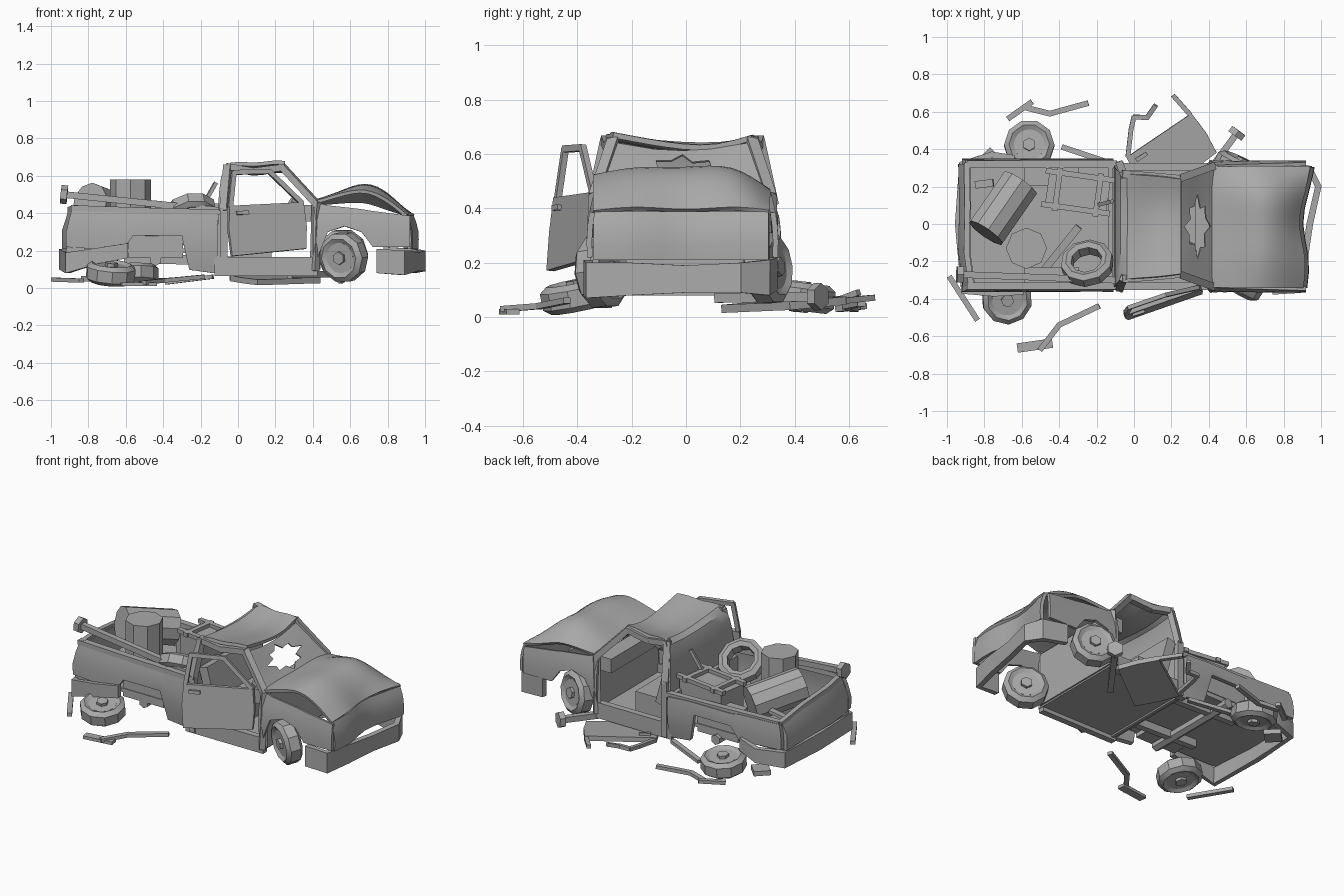
import bpy, bmesh, math
from mathutils import Vector, Matrix

cube = bpy.data.objects.get("Cube")
if cube:
    bpy.data.objects.remove(cube, do_unlink=True)

GREY = (0.4, 0.4, 0.4, 1)
paint = bpy.data.materials.new("plain grey")
paint.use_nodes = True
paint.diffuse_color = GREY
paint.node_tree.nodes["Principled BSDF"].inputs["Base Color"].default_value = GREY


def finish(name, bm, thick=0, smooth=0, matrix=None):
    """Turn a bmesh into a finished object, with optional thickness and rounding."""
    bmesh.ops.recalc_face_normals(bm, faces=bm.faces)
    mesh = bpy.data.meshes.new(name)
    bm.to_mesh(mesh)
    bm.free()
    mesh.materials.append(paint)
    ob = bpy.data.objects.new(name, mesh)
    bpy.context.collection.objects.link(ob)
    if matrix:
        ob.matrix_world = matrix
    if smooth:
        mod = ob.modifiers.new("round", 'SUBSURF')
        mod.levels = mod.render_levels = smooth
        mod.boundary_smooth = 'PRESERVE_CORNERS'
    if thick:
        mod = ob.modifiers.new("thickness", 'SOLIDIFY')
        mod.thickness, mod.offset = thick, 0
    bpy.ops.object.select_all(action='DESELECT')
    ob.select_set(True)
    bpy.context.view_layer.objects.active = ob
    if ob.modifiers:
        bpy.ops.object.convert(target='MESH')
    bpy.ops.object.shade_smooth_by_angle(angle=math.radians(35))


def sheet(name, rows, thick=0.02, smooth=0, closed=False):
    """Skin a grid of points, one row after another."""
    bm = bmesh.new()
    grid = [[bm.verts.new(p) for p in row] for row in rows]
    for a, b in zip(grid, grid[1:]):
        n = len(a)
        for i in range(n if closed else n - 1):
            j = (i + 1) % n
            bm.faces.new((a[i], a[j], b[j], b[i]))
    finish(name, bm, thick, smooth)


def bars(name, paths, w=0.03, h=0.03, matrix=None):
    """Square bars following each path."""
    bm = bmesh.new()
    for path in paths:
        for a, b in zip(path, path[1:]):
            a, b = Vector(a), Vector(b)
            turn = (b - a).to_track_quat('Z', 'Y').to_matrix().to_4x4()
            size = Matrix.Diagonal((w, h, (b - a).length + w * 0.4, 1))
            bmesh.ops.create_cube(bm, size=1, matrix=Matrix.Translation((a + b) / 2) @ turn @ size)
    finish(name, bm, matrix=matrix)


def box(name, centre, size, turn=0):
    bm = bmesh.new()
    place = Matrix.Translation(centre) @ Matrix.Rotation(math.radians(turn), 4, 'Z')
    bmesh.ops.create_cube(bm, size=1, matrix=place @ Matrix.Diagonal((*size, 1)))
    finish(name, bm)


def aim(centre, axis):
    return Matrix.Translation(centre) @ Vector(axis).to_track_quat('Z', 'Y').to_matrix().to_4x4()


def drum(name, centre, axis, radius, depth, sides=12):
    bm = bmesh.new()
    bmesh.ops.create_cone(bm, cap_ends=True, segments=sides, radius1=radius, radius2=radius,
                          depth=depth, matrix=aim(centre, axis))
    finish(name, bm)


def tyre(name, centre, axis, hub=True, radius=0.135, half=0.052):
    place = aim(centre, axis)
    profile = [(0.6, -.7), (0.8, -1), (1, -.6), (1, .6), (0.8, 1), (0.6, .7), (0.6, -.7)]
    angles = [math.tau * i / 10 for i in range(10)]
    sheet(name, [[place @ Vector((radius * r * math.cos(a), radius * r * math.sin(a), half * z))
                  for a in angles] for r, z in profile], 0, closed=True)
    if hub:
        drum(name + "_rim", centre, axis, radius * 0.63, half * 1.5, 10)
        drum(name + "_hub", centre, axis, 0.035, half * 2.2, 6)


# Body sides: columns of (x, lower edge, upper edge), mirrored left and right
bed_cols = [(-.92, .22, .43), (-.62, .2, .42), (-.56, .28, .41), (-.3, .28, .41), (-.26, .1, .41), (-.11, .08, .4)]
wing_cols = [(.4, .1, .45), (.44, .2, .45), (.48, .3, .44), (.57, .33, .43), (.66, .3, .42), (.72, .22, .41), (.92, .22, .385)]


def side_y(z):
    return 0.343 - 0.8 * (z - 0.27) ** 2


def lean(x, z):
    """The tail end tips forward above the middle."""
    return x + max(0, z - .31) * .3 if x < -.85 else x


MID = -.013  # the wreck sits slightly off centre
for s, side in ((-1, "near"), (1, "far")):
    drop = .055 if s > 0 else 0  # the far bed wall has sunk
    for part, cols, fall, thick, mid in (("bed_side", bed_cols, drop, .028, MID / 2), ("front_wing", wing_cols, 0, .02, MID)):
        rows = []
        for t in (0, 0.35, 0.7, 1):
            heights = [(x, lo + (hi - fall - lo) * t) for x, lo, hi in cols]
            rows.append([(lean(x, z), s * side_y(z) + mid, z) for x, z in heights])
        sheet(f"{side}_{part}", rows, thick)
    rail = s * .325 + MID / 2
    bars(f"{side}_bed_rail", [[(-.885, rail, .428 - drop), (-.5, rail, .415 - drop), (-.1, rail, .405 - drop)]], .04, .03)
    box(f"{side}_wheel_well", (-.44, s * .27 + MID, .255), (.29, .1, .19))
    box(f"{side}_sill", (.15, s * .32 + MID, .115), (.55, .04, .1))
    # Cab frame around the door opening
    bars(f"{side}_door_frame", [[(-.075, s * .33 + MID, .08), (-.075, s * .33 + MID, .42), (-.055, s * .28 + MID, .65),
                                 (.08, s * .27 + MID, .625), (.24, s * .255 + MID, .645), (.42, s * .32 + MID, .45),
                                 (.41, s * .33 + MID, .1)]], .04, .035)

# Cargo bed
box("bed_floor", (-.51, MID, .2), (.82, .65, .025))
tail = ((-.9, -.335, 0), (-.925, -.15, .01), (-.92, .1, .03), (-.925, .32, .055))
sheet("tailgate", [[(lean(x, z), y, z - d * (z > .4)) for x, y, d in tail] for z in (.21, .31, .43)], .03)
bars("tailgate_rail", [[(x + .03, y, .428 - d) for x, y, d in tail]], .03, .03)
box("bed_front_wall", (-.125, MID, .28), (.025, .64, .16))
drum("rear_axle", (-.44, 0, .15), (0, 1, 0), .032, .66, 6)
bars("chassis_rails", [[(-.6, s * .18, .16), (.1, s * .18, .14)] for s in (-1, 1)], .04, .05)

# Cab back and crushed roof in one skin: x, z, half width, amount of denting
shell = [(-.1, .08, .335, 0), (-.1, .42, .33, 0), (-.085, .6, .3, .2), (-.05, .67, .28, .6),
         (.08, .635, .275, 1.2), (.18, .66, .265, 1), (.25, .655, .255, 1)]
dents = (.015, -.01, -.03, -.035, .005)
sheet("cab_shell", [[(x, w * (i - 2) / 2 + MID, z + d * dents[i]) for i in range(5)] for x, z, w, d in shell], .02, 1)
box("cab_floor", (.15, MID, .1), (.56, .64, .02))
box("firewall", (.43, MID, .27), (.02, .63, .34))
box("dashboard", (.38, MID, .4), (.1, .6, .09))
box("bench_seat", (.08, MID, .2), (.2, .54, .14))
sheet("seat_back", [[(-.06, y, .46), (.0, y, .24)] for y in (-.27, -.01, .01, .27)], .06)
tyre("steering_wheel", (.28, -.16, .42), (-.8, 0, .5), False, .07, .03)


# Broken windscreen: a pane with a jagged hole, its top edge sagging with the roof
def on_glass(u, v):
    return (.425 - .175 * v, u * (.31 - .06 * v) + MID, .46 + (.18 - .03 * (1 - u * u)) * v)


outer, inner = [], []
for i in range(16):
    a = math.tau * i / 16
    c, s = math.cos(a), math.sin(a)
    m = max(abs(c), abs(s))
    r = (.62, .42, .52, .36)[i % 4]
    outer.append(on_glass(c / m, .5 + s / m / 2))
    inner.append(on_glass(c * r, .5 + s * r * .65))
sheet("broken_windscreen", [outer, inner], .008, closed=True)

# Crumpled bonnet and nose
ys = (-.34, -.18, 0, .17, .305)
nose = (.9, .92, .86, .91, .94)
folds = [(.42, (.46, .47, .46, .47, .45)), (.55, (.5, .51, .5, .52, .46)), (.68, (.53, .57, .56, .58, .47)),
         (.8, (.47, .51, .49, .53, .42))]
rows = [[(x, y, z) for y, z in zip(ys, zs)] for x, zs in folds]
rows.append([(x, y, .385 + .02 * (i % 2)) for i, (x, y) in enumerate(zip(nose, ys))])
sheet("crumpled_bonnet", rows, .018, 2)
sheet("nose_panel", [[(x + dx, y, z) for x, y in zip(nose, ys)] for dx, z in ((-.01, .385), (.02, .31), (.015, .21))], .02, 1)


def bumper(name, path, thick):
    sheet(name, [[(x, y, top + (low - top) * t) for x, y, top, low in path] for t in (0, .5, 1)], thick)


bumper("front_bumper", [(.74, -.36, .21, .08), (.88, -.355, .2, .07), (.91, -.2, .2, .08), (.94, 0, .19, .09),
                        (.985, .2, .2, .09), (.94, .295, .21, .08), (.78, .32, .22, .1)], .035)
bumper("rear_bumper", [(-.59, -.36, .24, .16), (-.75, -.37, .215, .13), (-.91, -.36, .19, .08), (-.94, 0, .21, .1),
                       (-.92, .32, .2, .1), (-.76, .37, .2, .11), (-.64, .35, .23, .15)], .035)


# Doors: one hanging open, one fallen flat and partly under the cab
def door(name, origin, along, up, frame):
    u = Vector(along).normalized()
    n = u.cross(Vector(up)).normalized()
    v = n.cross(u)
    place = Matrix.Translation(origin) @ Matrix((u, v, n)).transposed().to_4x4()
    bm = bmesh.new()
    bm.faces.new([bm.verts.new(p) for p in ((0, 0, 0), (.42, .03, 0), (.43, .15, 0), (.42, .28, 0), (0, .27, 0), (-.01, .14, 0))])
    finish(name, bm, .03, matrix=place)
    bars(name + "_window_frame", frame, .025, .022, place)
    bars(name + "_handle", [[(.04, .23, .02), (.1, .23, .02)]], .02, .02, place)


door("hanging_door", (-.035, -.5, .17), (.41, .14, .01), (.02, .12, 1),
     [[(.01, .27, 0), (.04, .45, 0), (.24, .45, 0), (.41, .28, 0)]])
door("fallen_door", (.105, .13, .03), (.84, .54, .02), (-.54, .84, .08),
     [[(.01, .27, 0), (.1, .38, 0), (.15, .43, 0), (.21, .39, 0), (.28, .42, .02)], [(.41, .28, 0), (.39, .41, 0)]])

# Wheels
tyre("front_wheel_near", (.565, -.31, .165), (.52, .85, .12))
tyre("front_wheel_far", (.56, .3, .18), (.42, .9, .1))
tyre("rear_wheel_near", (-.68, -.4, .08), (.08, -.2, 1))
tyre("rear_wheel_far", (-.56, .42, .075), (0, .12, 1))

# Cargo
drum("upright_barrel", (-.575, -.13, .395), (0, 0, 1), .11, .37, 8)
drum("toppled_barrel", (-.7, .085, .42), (-.18, -.26, .07), .11, .33, 10)
tyre("loose_tyre", (-.25, -.21, .4), (-.15, .6, .75), False, .14, .045)
box("crate", (-.3, .17, .33), (.33, .19, .2), -8)
crate_place = Matrix.Translation((-.3, .17, .33)) @ Matrix.Rotation(math.radians(-8), 4, 'Z')
bars("crate_slats", [[(x, -.11, z), (x, .11, z)] for x in (-.11, .11) for z in (-.07, .11)]
     + [[(-.18, y, z), (.18, y, z)] for y in (-.09, .09) for z in (-.07, .11)], .03, .025, crate_place)
bars("bed_planks", [[(-.5, -.27, .24), (-.3, -.02, .3)], [(-.84, .21, .36), (-.76, .22, .38)]], .04, .02)
bars("leaning_stick", [[(-.2, .1, .42), (-.12, .12, .56)]], .02, .02)
for name, a, b in (("cargo_shaft", (-.93, -.27, .5), (-.1, -.3, .415)), ("ground_shaft", (.55, .485, .075), (.28, .12, .07))):
    bars(name, [[a, b]], .035, .035)
    drum(name + "_end", a, Vector(a) - Vector(b), .05, .035, 6)

# Scrap scattered on the ground
bars("scrap_strips", [
    [(-.985, -.285, .045), (-.84, -.51, .04)],
    [(-.5, -.67, .03), (-.4, -.54, .04), (-.19, -.44, .06)],
    [(-.57, .62, .03), (-.45, .59, .04), (-.25, .645, .05)],
    [(-.67, .565, .03), (-.55, .65, .04)],
    [(-.38, .41, .03), (-.14, .33, .06)]], .03, .022)
box("scrap_plate", (-.53, -.65, .02), (.19, .05, .02), 8)
box("scrap_block", (-.77, .34, .05), (.1, .1, .03), 45)
